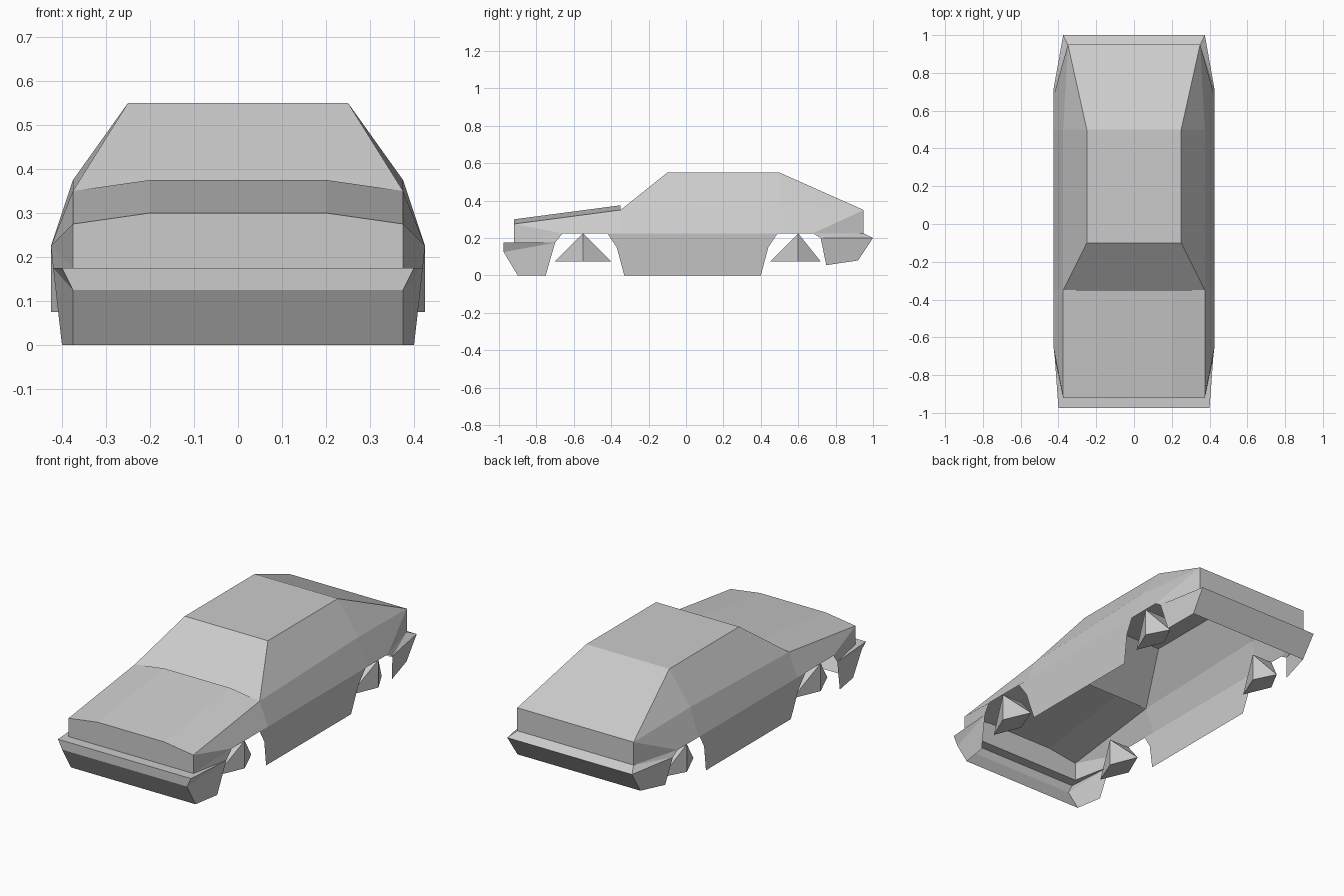
import bpy, bmesh

if "Cube" in bpy.data.objects:
    bpy.data.objects.remove(bpy.data.objects["Cube"])


def part(name, faces):
    """Mesh from the right-half faces, mirrored across x = 0."""
    bm = bmesh.new()
    for side in (1, -1):
        for f in faces:
            bm.faces.new([bm.verts.new((side * x, y, z)) for x, y, z in f])
    bmesh.ops.remove_doubles(bm, verts=bm.verts, dist=0.0005)
    bmesh.ops.recalc_face_normals(bm, faces=bm.faces)
    me = bpy.data.meshes.new(name)
    bm.to_mesh(me)
    bm.free()
    ob = bpy.data.objects.new(name, me)
    bpy.context.collection.objects.link(ob)
    return ob


def band(points):
    """Quads from the centre line out to a chain of edge points."""
    return [[(0, *a[1:]), a, b, (0, *b[1:])] for a, b in zip(points, points[1:])]


# shared corner points (right side)
hood_f, nose = (.375, -.92, .275), (.375, -.92, .175)
screen_b, roof_f, roof_r = (.375, -.35, .35), (.25, -.1, .55), (.25, .5, .55)
shoulder, deck, tail = (.375, .5, .375), (.35, .95, .35), (.35, .95, .225)
belt_f, belt_m = (.425, -.66, .225), (.425, -.35, .225)
belt_n, belt_r = (.425, .5, .225), (.425, .68, .225)

# windscreen, roof, rear window and tail panel
part("roof_and_glass", band([screen_b, roof_f, roof_r, deck, tail]) + [
    [screen_b, shoulder, roof_r, roof_f],
    [shoulder, deck, roof_r]])

# hood with raised centre, and the nose panel
crest_f, crest_r = (.2, -.92, .30), (.2, -.35, .375)
part("hood", band([crest_f, crest_r]) + [[hood_f, screen_b, crest_r, crest_f]])
part("nose_panel", [[(0, -.92, .175), nose, hood_f, crest_f, (0, -.92, .30)]])

# body sides above the belt line
part("upper_sides", [
    [hood_f, nose, belt_f],
    [hood_f, belt_f, belt_m, screen_b],
    [screen_b, belt_m, belt_n, shoulder],
    [shoulder, belt_n, belt_r, deck],
    [deck, belt_r, tail]])

# door sills between the wheel arches
part("sills", [[(.4, -.33, 0), (.4, .40, 0), (.417, .44, .15), (.425, .49, .225),
                (.425, -.42, .225), (.417, -.37, .15)]])

# front bumper wrapping round to the arch
b_top, b_mid, b_low = (.40, -.975, .175), (.375, -.975, .125), (.375, -.90, 0)
b_end, b_arch = (.40, -.75, 0), (.42, -.70, .175)
part("front_bumper", band([nose, b_top, b_mid, b_low]) + [
    [b_top, b_mid, b_arch],
    [b_mid, b_low, b_end, b_arch],
    [b_top, b_arch, nose],
    [nose, b_arch, belt_f]])
part("number_plate", band([(.15, -.976, .175), (.15, -.976, .127)]))

# rear bumper wrapping round to the arch
r_top, r_low, r_end, r_arch = (.375, 1.0, .2), (.37, .92, .08), (.40, .75, .055), (.425, .72, .2)
part("rear_bumper", band([tail, r_top, r_low]) + [
    [r_top, r_low, r_end, r_arch],
    [tail, r_top, r_arch],
    [tail, r_arch, belt_r]])

# faceted wheel wedges in the arches
for name, c, back in (("front_wheels", -.55, .15), ("rear_wheels", .6, .12)):
    ot, it = (.425, c, .225), (.3, c, .225)
    ob_, ib = (.425, c, .075), (.3, c, .075)
    faces = []
    for y in (c - .15, c + back):
        tip = (.36, y, .075)
        faces += [[ot, ob_, tip], [it, ib, tip], [ot, it, tip], [ob_, ib, tip]]
    part(name, faces)
